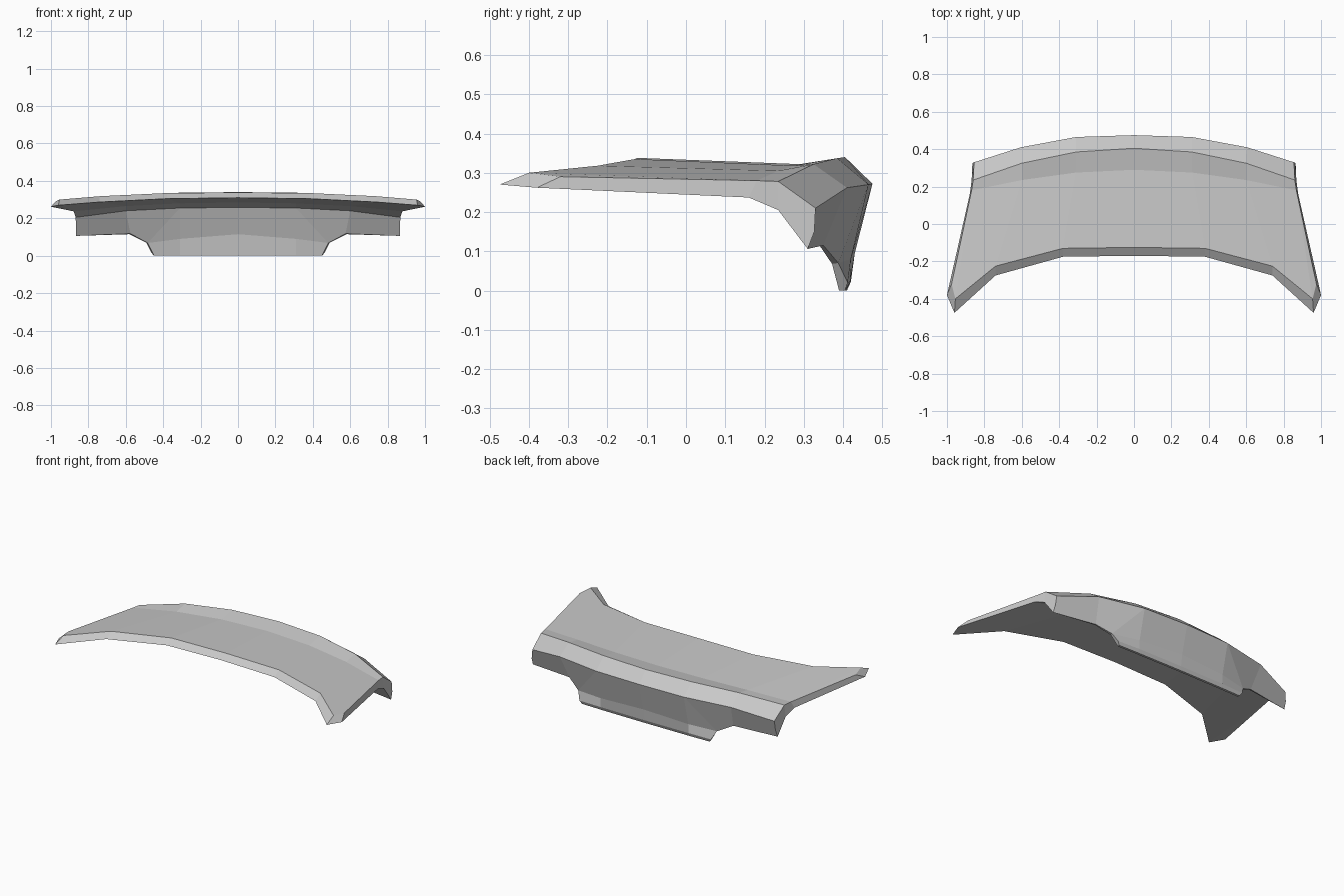
import bpy
import bmesh

cube = bpy.data.objects.get("Cube")
if cube:
    bpy.data.objects.remove(cube, do_unlink=True)

# One neutral grey for the whole panel
grey = bpy.data.materials.new("panel_grey")
grey.use_nodes = True
colour = (0.58, 0.58, 0.58, 1)
grey.diffuse_color = colour
grey.node_tree.nodes["Principled BSDF"].inputs["Base Color"].default_value = colour

# Outer half profiles, running from the centre line out to the left side
flange_low = [(0, -.17, .31), (.38, -.175, .305), (.74, -.275, .287), (.96, -.475, .27)]
flange_top = [(0, -.125, .338), (.38, -.13, .335), (.74, -.225, .318), (.955, -.4, .3)]
spoiler_base = [(0, .29, .322), (.31, .275, .318), (.6, .235, .305), (.868, .18, .28)]
spoiler_ridge = [(0, .405, .34), (.31, .385, .337), (.6, .325, .322), (.86, .235, .278)]
spoiler_edge = [(0, .475, .272), (.31, .465, .27), (.605, .41, .262), (.855, .33, .21)]
waist = [(0, .43, .095), (.31, .42, .08), (.49, .388, .07)]
bottom = [(0, .42, .022), (.31, .418, .022), (.465, .412, .02)]
under = [(0, .41, 0), (.31, .408, 0), (.45, .405, 0)]
shoulder = (.58, .35, .115)
end_mid, end_tip = (.862, .327, .15), (.865, .31, .106)
corner, side_front = (.975, -.32, .29), (1, -.38, .262)

# Inner half profiles
under_bend = [(0, .24, .285), (.31, .225, .28), (.6, .2, .265), (.878, .16, .237)]
inner_top = [(0, .335, .258), (.31, .32, .255), (.6, .285, .24), (.868, .235, .205)]
inner_waist = [(0, .385, .115), (.31, .38, .09), (.483, .372, .068)]
inner_bottom = [(0, .395, 0), (.31, .393, 0), (.448, .39, 0)]
inner_shoulder = (.575, .338, .118)

bm = bmesh.new()
points = {}


def face(*corners):
    for p in corners:
        if p not in points:
            points[p] = bm.verts.new(p)
    bm.faces.new([points[p] for p in corners])


def strip(a, b):
    for i in range(len(a) - 1):
        face(a[i], a[i + 1], b[i + 1], b[i])


def apron(top, middle, step, *end):
    """Hanging wall with a stepped shoulder."""
    strip(top[:2], middle[:2])
    face(top[1], middle[2], middle[1])
    face(top[1], top[2], step, middle[2])
    face(top[2], top[3], *end, step)


# Front flange, deck, and raised rear lip
strip(flange_low, flange_top)
strip(flange_top, spoiler_base)
strip(spoiler_base, spoiler_ridge)
strip(spoiler_ridge, spoiler_edge)

# Front tip and side wall
face(flange_top[3], corner, spoiler_base[3])
face(flange_low[3], side_front, corner, flange_top[3])
strip([corner, spoiler_base[3], spoiler_ridge[3]],
      [side_front, under_bend[3], inner_top[3]])
face(spoiler_ridge[3], spoiler_edge[3], end_mid, end_tip, inner_top[3])

# Underside
face(flange_low[3], side_front, under_bend[3])
strip(flange_low, under_bend)
strip(under_bend, inner_top)

# Rear apron, outside and inside
apron(spoiler_edge, waist, shoulder, end_mid, end_tip)
strip(waist, bottom)
strip(bottom, under)
apron(inner_top, inner_waist, inner_shoulder, end_tip)
strip(inner_waist, inner_bottom)

# Thin bottom edge following the notch
face(shoulder, end_tip, inner_shoulder)
strip([shoulder, waist[2]], [inner_shoulder, inner_waist[2]])
face(waist[2], bottom[2], under[2], inner_bottom[2], inner_waist[2])
strip(under, inner_bottom)

# Make all normals agree, pointing outward
bmesh.ops.recalc_face_normals(bm, faces=bm.faces[:])
deck = next(f for f in bm.faces if points[flange_top[0]] in f.verts
            and points[spoiler_base[0]] in f.verts)
if deck.normal.z < 0:
    bmesh.ops.reverse_faces(bm, faces=bm.faces[:])

mesh = bpy.data.meshes.new("rear_lid_panel")
bm.to_mesh(mesh)
bm.free()
mesh.materials.append(grey)
panel = bpy.data.objects.new("rear_lid_panel", mesh)
bpy.context.collection.objects.link(panel)

# Right half
mirror = panel.modifiers.new("mirror", 'MIRROR')
mirror.use_clip = True
mirror.merge_threshold = 0.001
